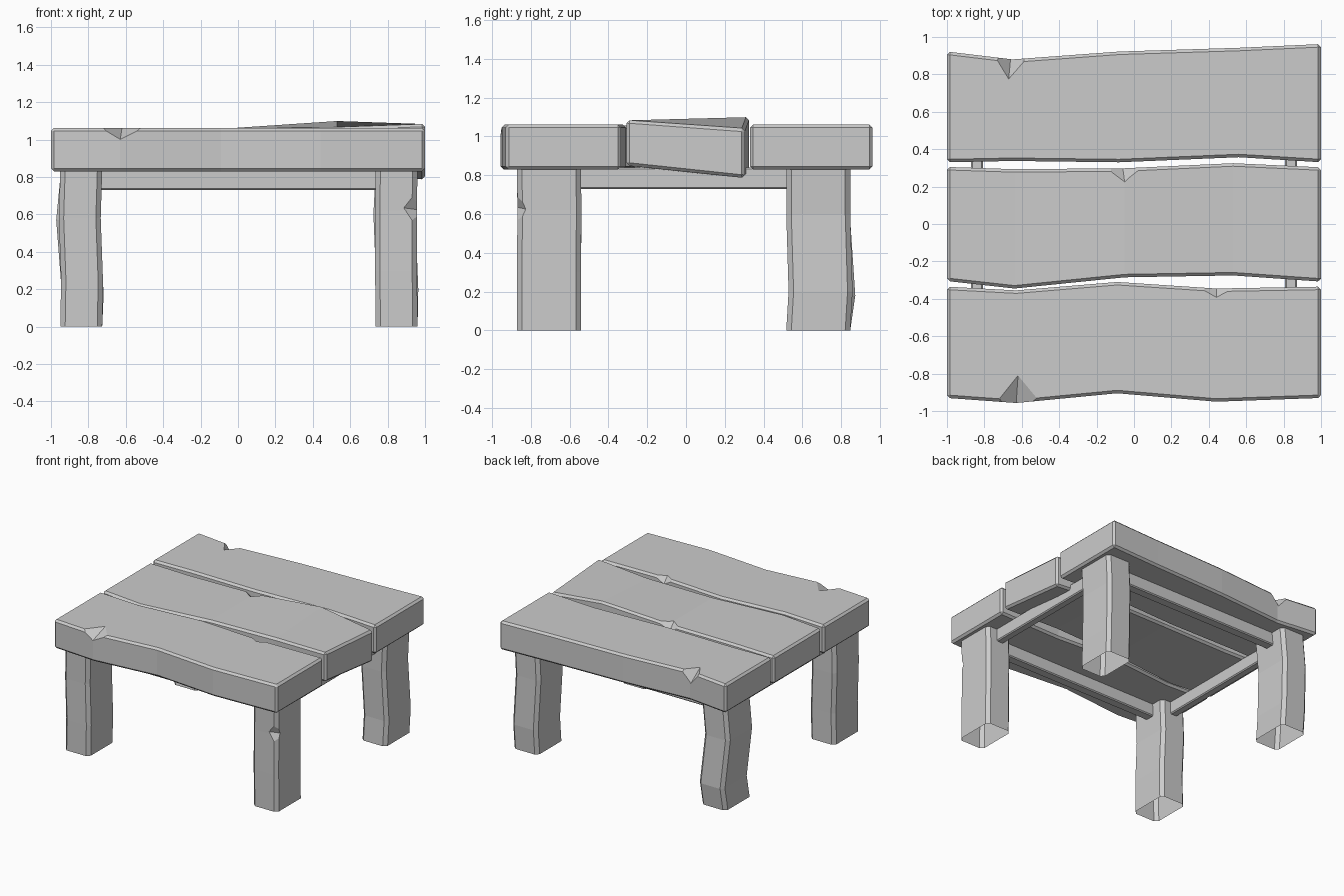
import bpy, bmesh
from mathutils import Vector as V

if "Cube" in bpy.data.objects:
    bpy.data.objects.remove(bpy.data.objects["Cube"])


def loft(name, rings):
    """Closed solid through a list of equal-length rings."""
    bm = bmesh.new()
    rows = [[bm.verts.new(p) for p in r] for r in rings]
    n = len(rows[0])
    for a, b in zip(rows, rows[1:]):
        for i in range(n):
            j = (i + 1) % n
            bm.faces.new((a[i], a[j], b[j], b[i]))
    bm.faces.new(rows[0][::-1])
    bm.faces.new(rows[-1])
    bmesh.ops.recalc_face_normals(bm, faces=bm.faces)
    me = bpy.data.meshes.new(name)
    bm.to_mesh(me)
    bm.free()
    ob = bpy.data.objects.new(name, me)
    bpy.context.collection.objects.link(ob)
    return ob


def bevel(ob, width):
    m = ob.modifiers.new("worn_edges", "BEVEL")
    m.width, m.segments = width, 1
    m.limit_method, m.angle_limit = "ANGLE", 0.6


def bake(ob):
    dg = bpy.context.evaluated_depsgraph_get()
    me = bpy.data.meshes.new_from_object(ob.evaluated_get(dg))
    ob.modifiers.clear()
    ob.data = me


def chip(ob, a, b, inner, down):
    """V-shaped nick: a, b on the edge, valley running inner -> down."""
    a, b, i, d = V(a), V(b), V(inner), V(down)
    u = i - d
    pts = [i + u * .5, d - u * .5, a * 2 - i + u * .3, b * 2 - i + u * .3]
    bm = bmesh.new()
    bmesh.ops.convex_hull(bm, input=[bm.verts.new(p) for p in pts])
    bmesh.ops.recalc_face_normals(bm, faces=bm.faces)
    me = bpy.data.meshes.new("nick_cutter")
    bm.to_mesh(me)
    bm.free()
    cut = bpy.data.objects.new("nick_cutter", me)
    cut.hide_render = True
    bpy.context.collection.objects.link(cut)
    m = ob.modifiers.new("nick", "BOOLEAN")
    m.operation, m.object, m.solver = "DIFFERENCE", cut, "EXACT"
    bake(ob)
    bpy.data.objects.remove(cut)


def plank(name, stations):
    # station: x, front y, back y, top front, top back, bottom front, bottom back
    rings = [[(x, f, bf), (x, k, bb), (x, k, tb), (x, f, tf)]
             for x, f, k, tf, tb, bf, bb in stations]
    ob = loft(name, rings)
    bevel(ob, 0.016)
    bake(ob)
    return ob


T, B = 1.062, 0.83
flat = (T, T, B, B)

# Table top planks
front = plank("front_plank", [
    (-1, -.93, -.335, *flat), (-.63, -.957, -.355, *flat),
    (-.09, -.905, -.31, *flat), (.44, -.95, -.345, *flat), (1, -.93, -.335, *flat)])
middle = plank("middle_plank", [
    (-1, -.305, .305, 1.055, 1.055, B, B), (-.64, -.345, .293, 1.055, 1.055, B, B),
    (-.05, -.285, .298, 1.06, 1.06, B, B), (.53, -.275, .325, 1.066, 1.10, .84, .81),
    (1, -.308, .303, 1.085, 1.04, .85, .785)])
back = plank("back_plank", [
    (-1, .33, .922, *flat), (-.65, .337, .88, *flat), (-.08, .33, .922, *flat),
    (.56, .357, .942, *flat), (1, .33, .962, *flat)])

# Nicks along the plank edges
chip(front, (-.74, -.96, T), (-.5, -.955, T), (-.62, -.81, T), (-.63, -.96, 1.0))
chip(front, (.34, -.335, T), (.54, -.34, T), (.44, -.392, T), (.44, -.335, 1.0))
chip(middle, (-.15, .30, 1.06), (.03, .30, 1.06), (-.05, .225, 1.06), (-.06, .30, 1.0))
chip(back, (-.74, .89, T), (-.57, .89, T), (-.67, .775, T), (-.66, .88, .97))


# Legs: octagonal posts with bent centre lines
def leg(name, cx, cy, bends):
    hx, hy, c = .112, .165, .026
    sec = [(hx - c, -hy), (hx, c - hy), (hx, hy - c), (hx - c, hy),
           (c - hx, hy), (-hx, hy - c), (-hx, c - hy), (c - hx, -hy)]
    return loft(name, [[(cx + dx + x, cy + dy + y, z) for x, y in sec]
                       for z, dx, dy in bends])


legs = [
    leg("front_left_leg", -.838, -.707,
        [(0, 0, 0), (.25, .004, 0), (.58, -.008, .003), (.84, 0, 0)]),
    leg("front_right_leg", .848, -.707,
        [(0, 0, 0), (.3, -.003, 0), (.62, -.004, .003), (.84, 0, 0)]),
    leg("back_left_leg", -.838, .682,
        [(0, 0, 0), (.18, .008, .026), (.57, -.022, 0), (.84, .004, 0)]),
    leg("back_right_leg", .848, .682,
        [(0, 0, 0), (.2, .004, .012), (.6, -.012, 0), (.84, 0, 0)])]
chip(legs[1], (.955, -.87, .53), (.955, -.87, .72), (.885, -.87, .635), (.958, -.825, .625))

# Legs are open underneath
for ob in legs:
    bm = bmesh.new()
    bm.from_mesh(ob.data)
    low = [f for f in bm.faces if all(v.co.z < .005 for v in f.verts)]
    bmesh.ops.delete(bm, geom=low, context="FACES_ONLY")
    bm.to_mesh(ob.data)
    bm.free()


# Rails under the top
def rail(name, x0, x1, y0, y1, z0=.73, z1=.84):
    ob = loft(name, [[(x0, y0, z), (x1, y0, z), (x1, y1, z), (x0, y1, z)] for z in (z0, z1)])
    bevel(ob, 0.008)


for s, side in ((-1, "left"), (1, "right")):
    rail(side + "_rail", s * .84 - .032, s * .84 + .032, -.6, .6)
for s, side in ((-1, "front"), (1, "back")):
    rail(side + "_rail", -.78, .78, s * .69 - .04, s * .69 + .04)
